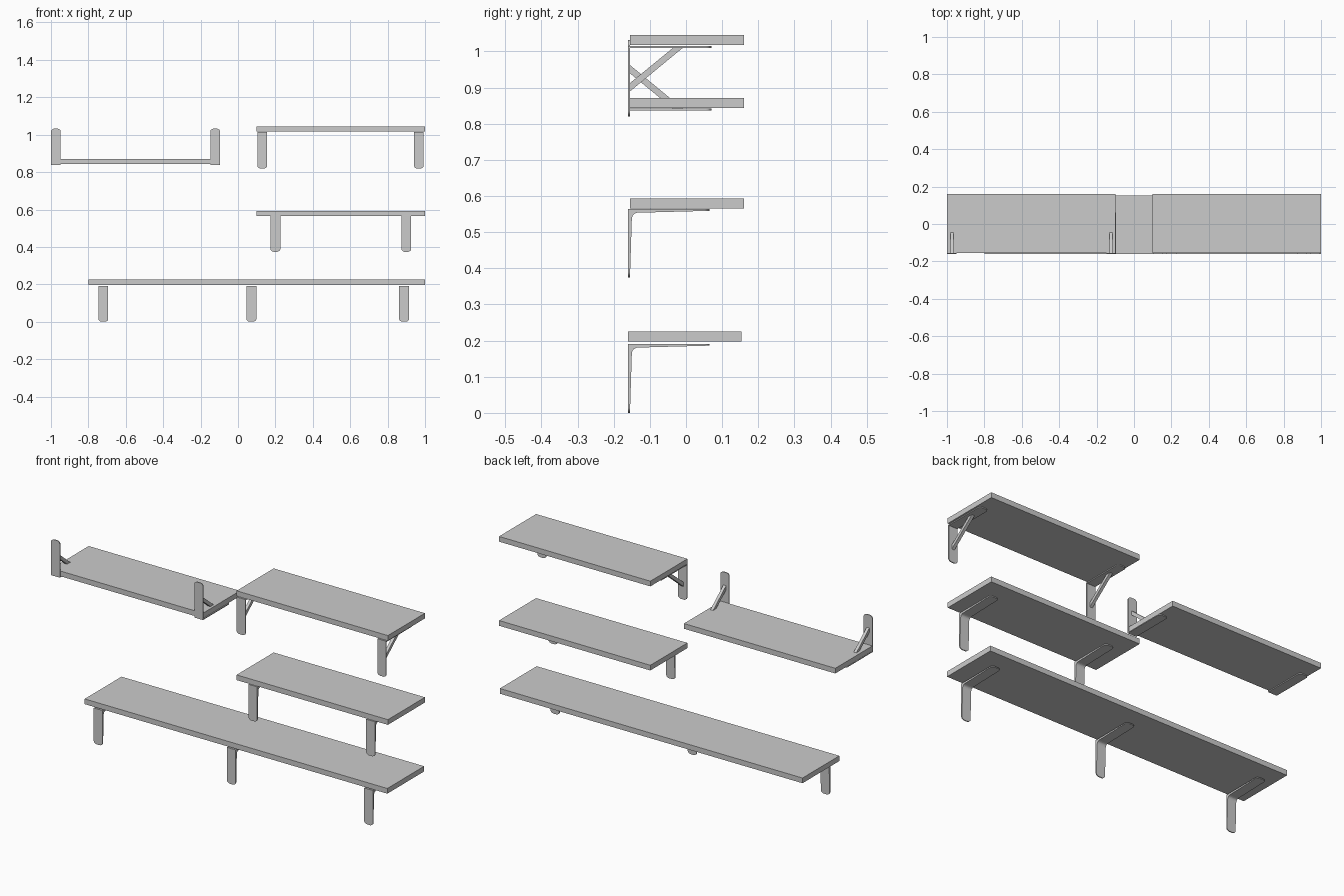
import bpy, bmesh, math

if "Cube" in bpy.data.objects:
    bpy.data.objects.remove(bpy.data.objects["Cube"])

WALL = -0.16          # y of the bracket back faces
HALF_W = 0.026        # bracket half width


def finish(bm, name):
    bmesh.ops.recalc_face_normals(bm, faces=bm.faces)
    me = bpy.data.meshes.new(name)
    bm.to_mesh(me)
    bm.free()
    ob = bpy.data.objects.new(name, me)
    bpy.context.collection.objects.link(ob)
    return ob


def loft(bm, rings):
    loops = [[bm.verts.new(p) for p in r] for r in rings]
    for a, b in zip(loops, loops[1:]):
        for i in range(4):
            j = (i + 1) % 4
            bm.faces.new((a[i], a[j], b[j], b[i]))
    bm.faces.new(loops[0])
    bm.faces.new(loops[-1])


def board(name, x0, x1, y0, y1, z0, z1):
    bm = bmesh.new()
    loft(bm, [[(x, y0, z0), (x, y1, z0), (x, y1, z1), (x, y0, z1)] for x in (x0, x1)])
    return finish(bm, name)


def tip(depth=0.014, n=6):
    """Rounded end: (distance from the end, half width) pairs."""
    angles = [math.radians(25 + 65 * i / n) for i in range(n + 1)]
    d0 = 1 - math.cos(angles[0])
    return [(depth * (1 - math.cos(a) - d0) / (1 - d0), HALF_W * math.sin(a)) for a in angles]


def bracket(name, x, z, leg, reach, braced=False, flip=1):
    """L-shaped bracket; z is the level of the arm's outer face."""
    thin = 0.005
    thick = thin if braced else 0.011
    r = 0.001 if braced else 0.014
    sections = []     # (outer yz, inner yz, half width)

    # leg, from its rounded end to the corner
    for d, w in tip() + [(leg - thick - r, HALF_W)]:
        t = thin + (thick - thin) * d / leg
        sections.append(((0, -leg + d), (t, -leg + d), w))
    # filleted corner
    for i in range(1, 6):
        a = math.radians(90 * i / 6)
        iy = thick + r * (1 - math.cos(a))
        iz = -thick - r * (1 - math.sin(a))
        outer = (0, iz * (1 - i / 3)) if i < 3 else (iy * (i - 3) / 3, 0)
        sections.append((outer, (iy, iz), HALF_W))
    # arm, out to its rounded end
    for d, w in [(reach - thick - r, HALF_W)] + tip()[::-1]:
        t = thin + (thick - thin) * d / reach
        sections.append(((reach - d, 0), (reach - d, -t), w))

    bm = bmesh.new()
    loft(bm, [[(x - w, WALL + o[0], z + flip * o[1]), (x + w, WALL + o[0], z + flip * o[1]),
               (x + w, WALL + n[0], z + flip * n[1]), (x - w, WALL + n[0], z + flip * n[1])]
              for o, n, w in sections])
    # diagonal brace
    if braced:
        b = 0.008
        loft(bm, [[(x + sx * b, WALL + y, z + flip * zz) for sx, y, zz in
                   ((-1, y0, z0), (1, y0, z0), (1, y1, z1), (-1, y1, z1))]
                  for y0, z0, y1, z1 in ((0.004, -0.126, 0.004, -0.103),
                                         (0.152, -0.004, 0.125, -0.004))])
    return finish(bm, name)


# boards
board("bottom_shelf", -0.8, 1.0, -0.16, 0.153, 0.197, 0.225)
board("middle_shelf", 0.1, 1.0, -0.155, 0.16, 0.565, 0.593)
board("top_right_shelf", 0.1, 1.0, -0.155, 0.16, 1.017, 1.045)
board("top_left_shelf", -1.0, -0.1, -0.155, 0.16, 0.843, 0.871)

# plain brackets
for x in (-0.72, 0.072, 0.888):
    bracket("bottom_bracket", x, 0.191, 0.191, 0.225)
for x in (0.2, 0.9):
    bracket("middle_bracket", x, 0.564, 0.19, 0.225)

# braced brackets, the left pair upside down
for x in (0.13, 0.967):
    bracket("top_right_bracket", x, 1.0145, 0.195, 0.23, True)
for x in (-0.974, -0.122):
    bracket("top_left_bracket", x, 0.837, 0.195, 0.23, True, -1)
